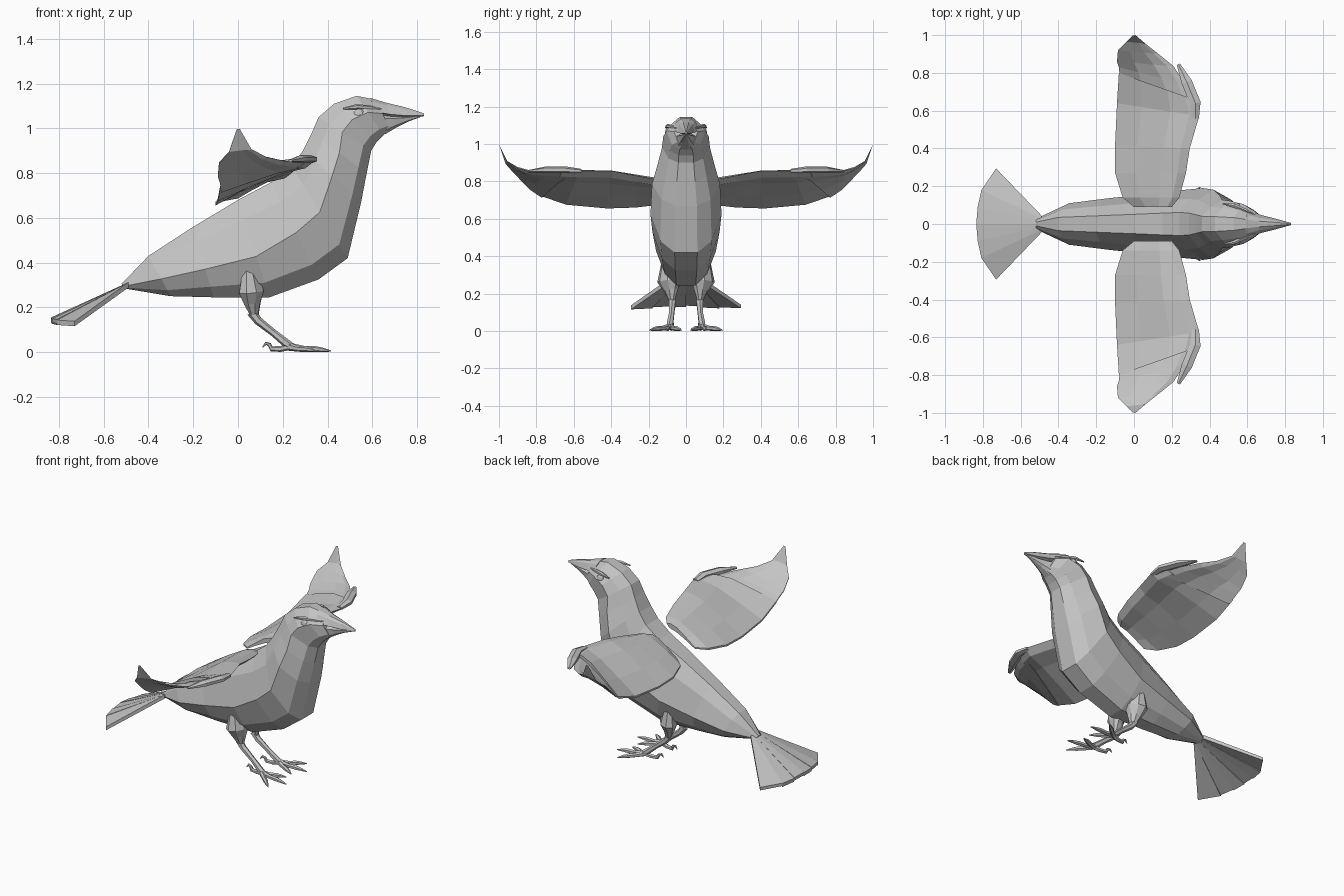
import bpy, bmesh, math
from mathutils import Vector

grey = bpy.data.materials.new("plumage grey")
grey.diffuse_color = (0.55, 0.55, 0.55, 1)


def loft(name, rings):
    """Skin a list of equal-sized closed rings, capped at both ends, flat shaded."""
    bm = bmesh.new()
    vr = [[bm.verts.new(p) for p in r] for r in rings]
    n = len(vr[0])
    for a, b in zip(vr, vr[1:]):
        for i in range(n):
            j = (i + 1) % n
            bm.faces.new((a[i], a[j], b[j], b[i]))
    bm.faces.new(vr[0])
    bm.faces.new(vr[-1])
    bmesh.ops.recalc_face_normals(bm, faces=bm.faces)
    me = bpy.data.meshes.new(name)
    bm.to_mesh(me)
    bm.free()
    me.materials.append(grey)
    ob = bpy.data.objects.new(name, me)
    bpy.context.collection.objects.link(ob)
    return ob


def body_ring(tx, tz, bx, bz, hw, ridge=0.57):
    """Symmetric ten-point ring between a top and a bottom point of the profile."""
    half = [(0, .32), (.2, .70), (ridge, 1), (.85, .72), (1, .32)]
    pts = [(tx + (bx - tx) * t, w * hw, tz + (bz - tz) * t) for t, w in half]
    return pts + [(x, -y, z) for x, y, z in reversed(pts)]


def tube(name, path, s=1, n=6, wide=1.0):
    """Tapered tube along (x, y, z, radius) points; s mirrors it in y."""
    P = [Vector(p[:3]) for p in path]
    rings = []
    for i, p in enumerate(P):
        d = (P[min(i + 1, len(P) - 1)] - P[max(i - 1, 0)]).normalized()
        side = Vector((-d.y, d.x, 0))
        side = side.normalized() if side.length > .05 else Vector((0, 1, 0))
        up = d.cross(side)
        r = path[i][3]
        ring = []
        for k in range(n):
            a = math.tau * (k + .5) / n
            v = p + side * (math.cos(a) * r * wide) + up * (math.sin(a) * r)
            ring.append((v.x, v.y * s, max(v.z, 0)))
        rings.append(ring)
    return loft(name, rings)


def wing_part(name, sections, s, thick):
    """Cambered wing from (leading x, y, z, trailing x, y, z) sections."""
    shape = [(0, .15), (.12, .7), (.35, 1), (.7, .6), (1, .15),
             (1, -.1), (.7, .05), (.35, .1), (.1, -.25)]
    rings = []
    for lx, ly, lz, tx, ty, tz in sections:
        size = min(1, math.hypot(lx - tx, lz - tz) / .3)
        rings.append([(lx + (tx - lx) * t, s * (ly + (ty - ly) * t),
                       lz + (tz - lz) * t + h * thick * size) for t, h in shape])
    loft(name, rings)


# Body, neck and head in one skin
loft("body_and_head", [body_ring(*r) for r in [
    (-.52, .305, -.51, .285, .03),
    (-.40, .43, -.30, .25, .11),
    (-.20, .56, -.11, .245, .135, .6),
    (.00, .68, .14, .245, .16, .58),
    (.15, .76, .36, .325, .18, .52),
    (.24, .83, .49, .42, .19, .5),
    (.29, .90, .55, .67, .182, .5),
    (.33, .98, .575, .80, .152, .5),
    (.36, 1.05, .595, .90, .128, .45),
    (.43, 1.11, .62, .94, .122, .42),
    (.53, 1.145, .65, .97, .105, .42),
    (.62, 1.127, .68, .99, .062, .45)]])

# Beak, upper and lower halves
loft("upper_beak", [body_ring(*r) for r in [
    (.59, 1.136, .61, 1.06, .072, .8),
    (.66, 1.115, .68, 1.05, .047, .8),
    (.75, 1.093, .755, 1.047, .027, .8),
    (.83, 1.067, .83, 1.054, .006, .8)]])
loft("lower_beak", [body_ring(*r) for r in [
    (.61, 1.07, .66, .975, .062, .3),
    (.68, 1.06, .71, 1.005, .040, .3),
    (.75, 1.055, .76, 1.030, .022, .3),
    (.815, 1.06, .815, 1.05, .004, .3)]])

# Tail fan of six feathers
ends = [(-.73, -.294), (-.808, -.18), (-.828, -.088), (-.835, 0),
        (-.828, .088), (-.808, .18), (-.73, .294)]
for i, (a, b) in enumerate(zip(ends, ends[1:])):
    y0, y1 = -.045 + .015 * i, -.03 + .015 * i
    lift = .003 * (i % 2)
    root = [(-.49, y0, .312), (-.49, y1, .312), (-.49, y1, .288), (-.49, y0, .288)]
    za, zb = [.152 + .014 * abs(p[1]) / .294 * -1 + lift for p in (a, b)]
    tip = [(*a, za), (*b, zb), (*b, zb - .022 + lift), (*a, za - .022 + lift)]
    loft("tail_feather_%d" % (i + 1), [root, tip])

for s, side in ((1, "left"), (-1, "right")):
    # Inner wing, outer flight feathers and thumb feathers
    wing_part(side + "_inner_wing", [
        (.20, .09, .79, .00, .09, .69),
        (.24, .14, .80, -.06, .14, .68),
        (.275, .27, .825, -.10, .27, .665),
        (.295, .40, .85, -.10, .42, .66),
        (.345, .57, .85, -.09, .64, .68),
        (.315, .66, .85, -.08, .80, .735)], s, .045)
    wing_part(side + "_flight_feathers", [
        (.315, .62, .84, -.075, .77, .715),
        (.27, .74, .845, -.08, .83, .755),
        (.21, .835, .85, -.09, .86, .785),
        (.13, .90, .868, -.085, .92, .845),
        (.06, .955, .905, -.04, .965, .895),
        (.008, 1.0, .997, -.006, .998, .995)], s, .025)
    tube(side + "_thumb_feathers", [
        (.325, .56, .855, .012), (.325, .64, .862, .018),
        (.28, .75, .862, .018), (.235, .845, .855, .006)], s, 6, 1.8)

    # Eye with a brow ridge
    bpy.ops.mesh.primitive_uv_sphere_add(segments=10, ring_count=6, radius=1,
                                         location=(.54, s * .094, 1.062))
    eye = bpy.context.object
    eye.name = side + "_eye"
    eye.scale = (.026, .018, .026)
    eye.data.materials.append(grey)
    tube(side + "_brow", [(.47, .108, 1.088, .004), (.53, .097, 1.096, .012),
                          (.59, .072, 1.092, .010), (.64, .05, 1.085, .003)], s)

    # Thigh and shank
    tube(side + "_thigh", [(.05, .10, .40, .03), (.06, .09, .27, .07),
                           (.065, .08, .22, .045), (.075, .074, .16, .018)], s, 8, .75)
    tube(side + "_shank", [(.06, .074, .18, .022), (.09, .074, .14, .019),
                           (.16, .078, .085, .016), (.215, .085, .04, .019),
                           (.25, .09, .018, .016)], s)

    # Three forward toes and one curled hind toe
    for k, (x, y) in enumerate([(.36, .025), (.415, .105), (.35, .195)]):
        def at(f):
            return .23 + (x - .23) * f, .088 + (y - .088) * f
        tube("%s_toe_%d" % (side, k + 1), [
            (*at(0), .024, .018), (*at(.35), .015, .013), (*at(.6), .014, .014),
            (*at(.78), .011, .010), (*at(1), .005, .003)], s)
    tube(side + "_hind_toe", [
        (.23, .088, .025, .016), (.19, .08, .014, .013), (.15, .074, .015, .012),
        (.14, .072, .034, .009), (.125, .070, .040, .007), (.11, .068, .022, .002)], s)
